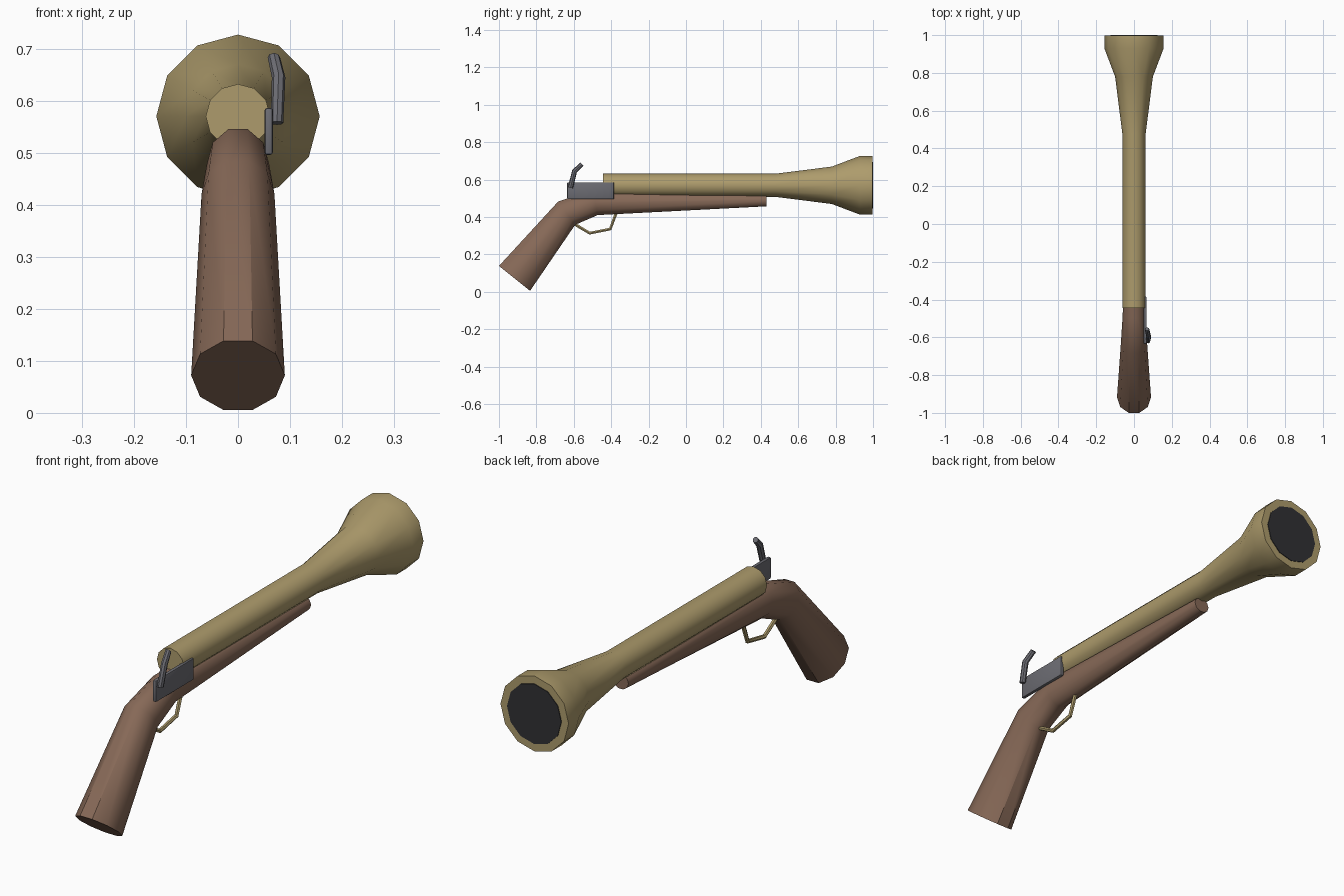
import bpy, bmesh, math
from mathutils import Vector

if "Cube" in bpy.data.objects:
    bpy.data.objects.remove(bpy.data.objects["Cube"])


def material(name, rgb):
    m = bpy.data.materials.new(name)
    m.diffuse_color = (*rgb, 1)
    m.use_nodes = True
    m.node_tree.nodes["Principled BSDF"].inputs["Base Color"].default_value = m.diffuse_color
    return m


BRASS = material("brass", (0.42, 0.33, 0.15))
WOOD = material("wood", (0.24, 0.14, 0.095))
STEEL = material("steel", (0.15, 0.15, 0.17))
DARK = material("dark_bore", (0.03, 0.03, 0.034))


def finish(bm, name, mat, smooth=True):
    bmesh.ops.recalc_face_normals(bm, faces=bm.faces)
    mesh = bpy.data.meshes.new(name)
    bm.to_mesh(mesh)
    bm.free()
    mesh.materials.append(mat)
    ob = bpy.data.objects.new(name, mesh)
    bpy.context.collection.objects.link(ob)
    if smooth:
        bpy.ops.object.select_all(action='DESELECT')
        ob.select_set(True)
        bpy.context.view_layer.objects.active = ob
        bpy.ops.object.shade_smooth_by_angle(angle=math.radians(40))
    return ob


def sweep(name, stations, sides, mat):
    """Closed tube through stations (x, y, z, half width, half height), mitred in the yz plane."""
    pts = [Vector(s[:3]) for s in stations]
    bm = bmesh.new()
    rings = []
    for i, (p, s) in enumerate(zip(pts, stations)):
        t = Vector((0, 0, 0))
        for a, b in ((i - 1, i), (i, i + 1)):
            if a >= 0 and b < len(pts):
                d = pts[b] - pts[a]
                d.x = 0
                t += d.normalized()
        t.normalize()
        up = Vector((0, -t.z, t.y))
        ring = []
        for k in range(sides):
            a = 2 * math.pi * k / sides
            ring.append(bm.verts.new(p + Vector((s[3] * math.cos(a), 0, 0)) + up * s[4] * math.sin(a)))
        rings.append(ring)
    for r0, r1 in zip(rings, rings[1:]):
        for k in range(sides):
            n = (k + 1) % sides
            bm.faces.new((r0[k], r0[n], r1[n], r1[k]))
    bm.faces.new(rings[0])
    bm.faces.new(rings[-1])
    return finish(bm, name, mat)


# Flared barrel
AXIS = 0.57
barrel = [(-0.445, 0.062), (0.48, 0.062), (0.78, 0.1), (0.93, 0.157), (0.997, 0.157)]
sweep("barrel", [(0, y, AXIS, r, r) for y, r in barrel], 12, BRASS)

# Dark muzzle opening
sweep("muzzle_bore", [(0, y, AXIS, 0.125, 0.125) for y in (0.96, 1.0)], 12, DARK)

# Stock: butt, wrist, breech, fore-end
sweep("stock", [
    (0, -0.917, 0.072, 0.09, 0.112),
    (0, -0.638, 0.421, 0.07, 0.081),
    (0, -0.485, 0.478, 0.06, 0.072),
    (0, 0.43, 0.488, 0.036, 0.032),
], 10, WOOD)

# Trigger guard
guard = [(-0.6, 0.365), (-0.515, 0.314), (-0.405, 0.336), (-0.372, 0.425)]
sweep("trigger_guard", [(0, y, z, 0.009, 0.009) for y, z in guard], 6, BRASS)

# Lock plate on the right side
bm = bmesh.new()
bmesh.ops.create_cube(bm, size=1)
bmesh.ops.scale(bm, vec=(0.016, 0.25, 0.09), verts=bm.verts)
bmesh.ops.translate(bm, vec=(0.059, -0.51, 0.541), verts=bm.verts)
bmesh.ops.bevel(bm, geom=bm.edges[:], offset=0.005, segments=2, profile=0.5, affect='EDGES')
finish(bm, "lock_plate", STEEL)

# Hammer
sweep("hammer", [
    (0.075, -0.618, 0.557, 0.012, 0.014),
    (0.078, -0.596, 0.645, 0.013, 0.014),
    (0.069, -0.556, 0.683, 0.012, 0.012),
], 8, STEEL)
